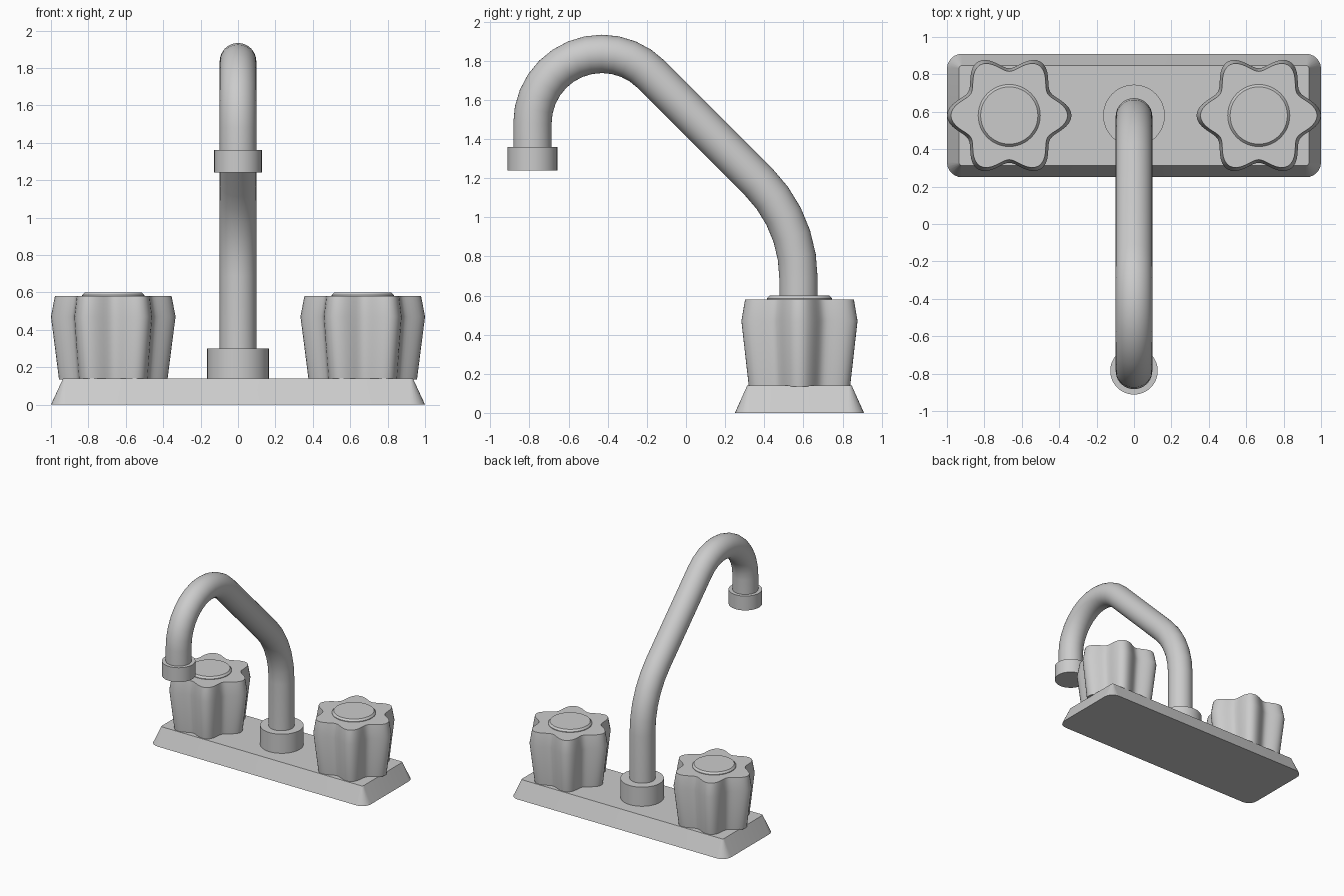
import bpy, bmesh
from math import sin, cos, pi, radians

if "Cube" in bpy.data.objects:
    bpy.data.objects.remove(bpy.data.objects["Cube"])

PIVOT_Y = 0.58      # centre line of the base plate
TIP_Y = -0.785      # centre of the spout outlet


def loft(name, rings, angle=30):
    """Skin a stack of equal-length closed rings and cap both ends."""
    bm = bmesh.new()
    loops = [[bm.verts.new(p) for p in ring] for ring in rings]
    n = len(loops[0])
    for a, b in zip(loops, loops[1:]):
        for i in range(n):
            j = (i + 1) % n
            bm.faces.new((a[i], a[j], b[j], b[i]))
    bm.faces.new(loops[0][::-1])
    bm.faces.new(loops[-1])
    bmesh.ops.recalc_face_normals(bm, faces=bm.faces)
    mesh = bpy.data.meshes.new(name)
    bm.to_mesh(mesh)
    bm.free()
    obj = bpy.data.objects.new(name, mesh)
    bpy.context.collection.objects.link(obj)
    bpy.ops.object.select_all(action='DESELECT')
    obj.select_set(True)
    bpy.context.view_layer.objects.active = obj
    bpy.ops.object.shade_smooth_by_angle(angle=radians(angle))
    return obj


def round_rect(hx, hy, r, z, steps=6):
    """Rounded rectangle around the base centre."""
    pts = []
    for k, (sx, sy) in enumerate([(1, 1), (-1, 1), (-1, -1), (1, -1)]):
        for i in range(steps + 1):
            t = (k + i / steps) * pi / 2
            pts.append((sx * (hx - r) + r * cos(t),
                        PIVOT_Y + sy * (hy - r) + r * sin(t), z))
    return pts


def lobed_ring(cx, cy, r, wave, z, n=96):
    """Circle with six soft lobes (wave = 0 gives a plain circle)."""
    pts = []
    for i in range(n):
        t = 2 * pi * i / n
        q = r - wave * (1 - cos(6 * t))
        pts.append((cx + q * cos(t), cy + q * sin(t), z))
    return pts


def cylinder(name, y, r, z0, z1):
    return loft(name, [lobed_ring(0, y, r, 0, z, 48) for z in (z0, z1)])


# Sloped base plate
loft("base_plate", [round_rect(1.0, 0.33, 0.08, 0),
                    round_rect(0.935, 0.267, 0.015, 0.14)])

# Six-lobed tap handles with a raised cap
for side, x in (("left", -0.667), ("right", 0.667)):
    loft(side + "_handle", [lobed_ring(x, PIVOT_Y, r, w, z) for r, w, z in
                            ((0.29, 0.033, 0.135), (0.333, 0.040, 0.47), (0.312, 0.038, 0.58))], 25)
    loft(side + "_handle_cap", [lobed_ring(x, PIVOT_Y, r, 0, z, 48) for r, z in
                                ((0.166, 0.575), (0.166, 0.585), (0.153, 0.60))], 25)

# Collar and outlet tip
cylinder("spout_collar", PIVOT_Y, 0.165, 0.135, 0.30)
cylinder("spout_tip", TIP_Y, 0.127, 1.24, 1.36)

# Spout path as (y, z, tangent angle): riser, lower bend, slope, top bend, drop
path = [(0.575, 0.2, 0)]
path += [(-0.125 + 0.70 * cos(a), 0.687 + 0.70 * sin(a), a)
         for a in (radians(45) * i / 5 for i in range(6))]
path += [(-0.43 + 0.355 * cos(a), 1.48 + 0.355 * sin(a), a)
         for a in (radians(45 + 135 * i / 12) for i in range(13))]
path.append((TIP_Y, 1.30, pi))
R = 0.098
loft("spout_tube", [[(R * sin(t), y + R * cos(t) * cos(a), z + R * cos(t) * sin(a))
                     for t in (2 * pi * i / 40 for i in range(40))]
                    for y, z, a in path])
